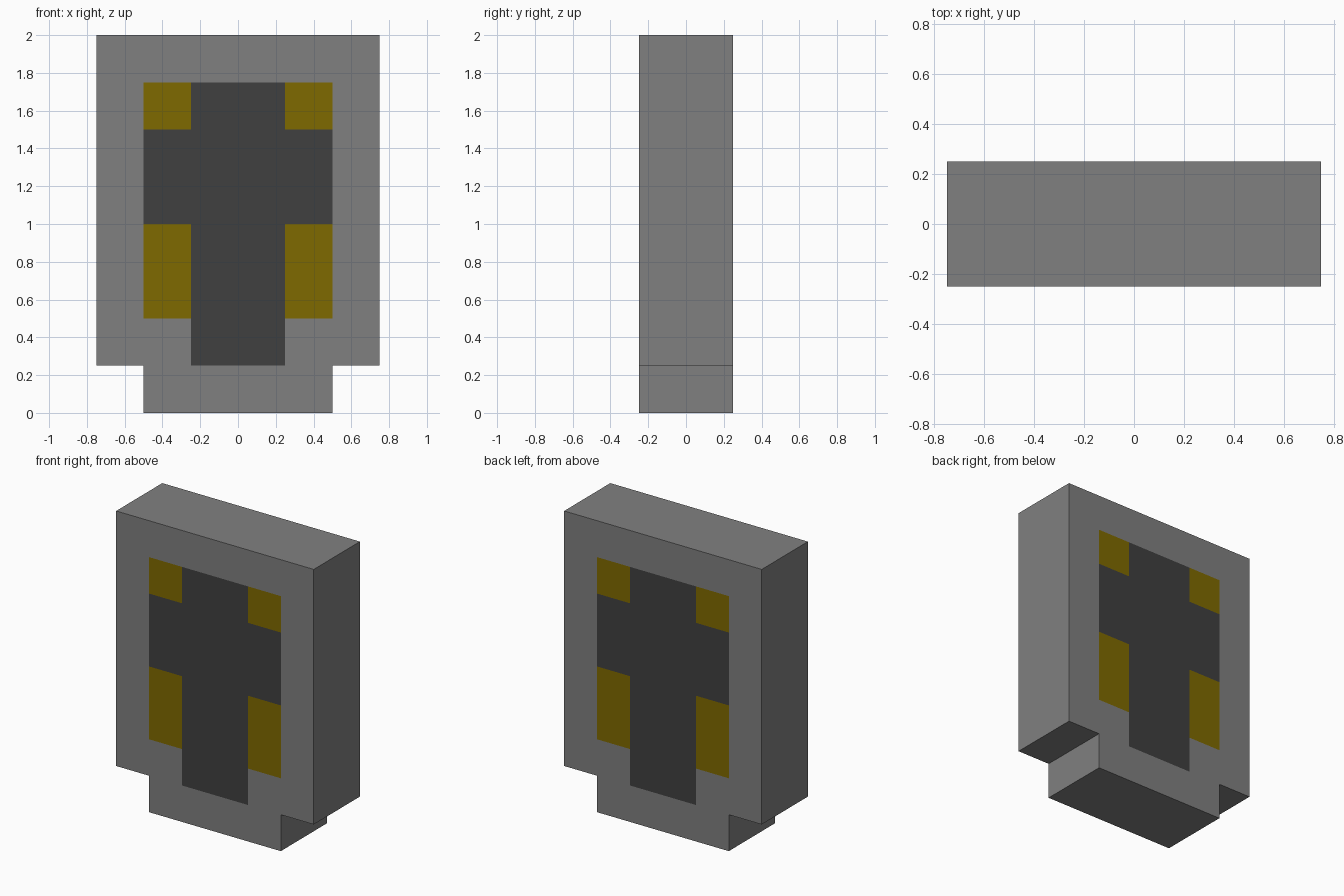
import bpy, bmesh

if "Cube" in bpy.data.objects:
    bpy.data.objects.remove(bpy.data.objects["Cube"])

def material(name, rgb):
    m = bpy.data.materials.new(name)
    m.diffuse_color = (*rgb, 1.0)
    m.use_nodes = True
    m.node_tree.nodes["Principled BSDF"].inputs["Base Color"].default_value = m.diffuse_color
    return m

# Stepped slab outline, extruded through its thickness
outline = [(-0.5, 0), (0.5, 0), (0.5, 0.25), (0.75, 0.25),
           (0.75, 2), (-0.75, 2), (-0.75, 0.25), (-0.5, 0.25)]
bm = bmesh.new()
front = bm.faces.new([bm.verts.new((x, -0.25, z)) for x, z in outline])
ext = bmesh.ops.extrude_face_region(bm, geom=[front], use_keep_orig=True)
bmesh.ops.translate(bm, vec=(0, 0.5, 0),
                    verts=[v for v in ext["geom"] if isinstance(v, bmesh.types.BMVert)])
bmesh.ops.recalc_face_normals(bm, faces=bm.faces[:])

# Cut the slab along the borders of the painted pattern
def cut(co, normal):
    bmesh.ops.bisect_plane(bm, geom=bm.verts[:] + bm.edges[:] + bm.faces[:],
                           dist=1e-5, plane_co=co, plane_no=normal)

for x in (-0.5, -0.25, 0.25, 0.5):
    cut((x, 0, 0), (1, 0, 0))
for z in (0.25, 0.5, 1.0, 1.5, 1.75):
    cut((0, 0, z), (0, 0, 1))

# Dark cross and yellow corner panels on both front and back
for f in bm.faces:
    f.normal_update()
    if abs(f.normal.y) < 0.9:
        continue
    c = f.calc_center_median()
    x, z = abs(c.x), c.z
    if (x < 0.25 and 0.25 < z < 1.75) or (x < 0.5 and 1.0 < z < 1.5):
        f.material_index = 1
    elif x < 0.5 and 0.5 < z < 1.75:
        f.material_index = 2

mesh = bpy.data.meshes.new("stepped_slab")
bm.to_mesh(mesh)
bm.free()
for m in (material("stone grey", (0.216, 0.216, 0.216)),
          material("dark grey", (0.051, 0.051, 0.051)),
          material("dark yellow", (0.212, 0.144, 0.0))):
    mesh.materials.append(m)
slab = bpy.data.objects.new("stepped_slab", mesh)
bpy.context.collection.objects.link(slab)
